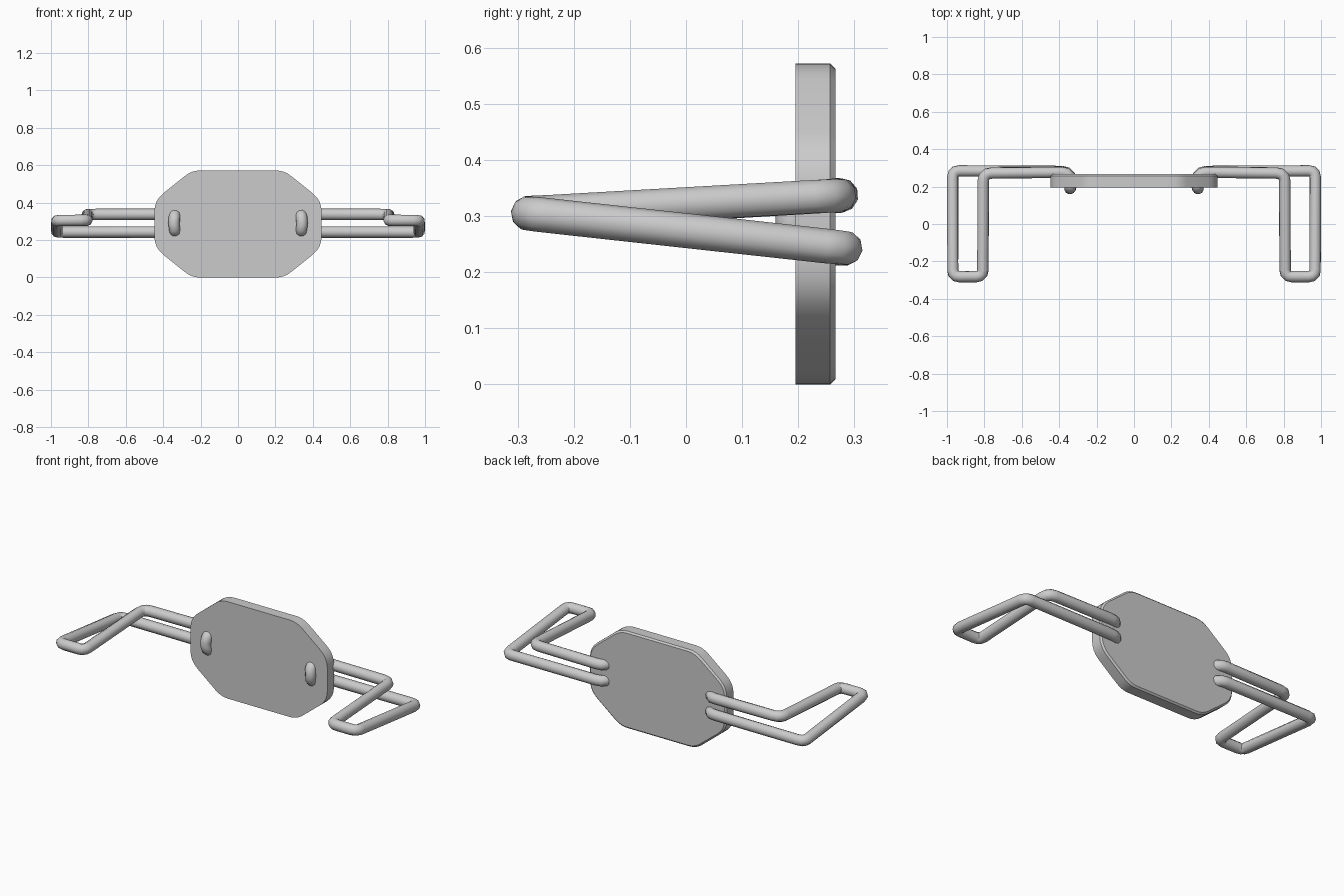
import bpy, bmesh, math
from mathutils import Vector

if "Cube" in bpy.data.objects:
    bpy.data.objects.remove(bpy.data.objects["Cube"])

steel = bpy.data.materials.new("light grey metal")
steel.diffuse_color = (0.6, 0.6, 0.6, 1)
steel.use_nodes = True
steel.node_tree.nodes["Principled BSDF"].inputs["Base Color"].default_value = steel.diffuse_color


def finish(obj, angle):
    obj.data.materials.clear()
    obj.data.materials.append(steel)
    bpy.ops.object.select_all(action='DESELECT')
    obj.select_set(True)
    bpy.context.view_layer.objects.active = obj
    bpy.ops.object.shade_smooth_by_angle(angle=math.radians(angle))


def round_corners(points, radii, steps, closed=False):
    """Replace each corner with a short quadratic arc."""
    pts = [Vector(p) for p in points]
    out = []
    for i, p in enumerate(pts):
        r = radii[i]
        if r == 0 or (not closed and i in (0, len(pts) - 1)):
            out.append(p)
            continue
        a = p + (pts[i - 1] - p).normalized() * r
        b = p + (pts[(i + 1) % len(pts)] - p).normalized() * r
        for k in range(steps + 1):
            t = k / steps
            out.append(a * (1 - t) ** 2 + p * 2 * t * (1 - t) + b * t * t)
    return out


# Plate: rounded octagon, chamfered along its back edge
def build_plate():
    half_h, y_front, y_back, chamfer = 0.286, 0.195, 0.266, 0.009
    quarter = [(0.447, 0.126), (0.247, half_h)]
    corners = quarter + [(-x, z) for x, z in reversed(quarter)]
    corners += [(-x, -z) for x, z in corners]
    radii = [0.06, 0.045, 0.045, 0.06] * 2
    outline = round_corners([(x, 0, z + half_h) for x, z in corners], radii, 4, True)
    bm = bmesh.new()
    rings = []
    for y, inset in ((y_front, 0), (y_back - chamfer, 0), (y_back, chamfer)):
        sx, sz = 1 - inset / 0.447, 1 - inset / half_h
        rings.append([bm.verts.new((p.x * sx, y, (p.z - half_h) * sz + half_h)) for p in outline])
    n = len(outline)
    for lo, hi in zip(rings, rings[1:]):
        for i in range(n):
            bm.faces.new((lo[i], lo[(i + 1) % n], hi[(i + 1) % n], hi[i]))
    bm.faces.new(rings[0])
    bm.faces.new(rings[-1])
    bmesh.ops.recalc_face_normals(bm, faces=bm.faces)
    mesh = bpy.data.meshes.new("plate")
    bm.to_mesh(mesh)
    bm.free()
    obj = bpy.data.objects.new("plate", mesh)
    bpy.context.collection.objects.link(obj)
    finish(obj, 25)


# Wire loop: threaded through the plate, bent forward at its outer end
def build_loop(name, side):
    path = [(0.343, 0.19, 0.29), (0.338, 0.19, 0.336), (0.338, 0.277, 0.337),
            (0.806, 0.272, 0.337), (0.808, -0.281, 0.305), (0.969, -0.281, 0.305),
            (0.969, 0.284, 0.243), (0.338, 0.281, 0.243), (0.338, 0.19, 0.245)]
    radii = [0, 0.035, 0.05, 0.045, 0.035, 0.035, 0.035, 0.05, 0.035]
    pts = round_corners([(x * side, y, z) for x, y, z in path], radii, 3, True)
    curve = bpy.data.curves.new(name, 'CURVE')
    curve.dimensions = '3D'
    curve.bevel_depth = 0.031
    curve.bevel_resolution = 3
    spline = curve.splines.new('POLY')
    spline.points.add(len(pts) - 1)
    for sp, p in zip(spline.points, pts):
        sp.co = (*p, 1)
    spline.use_cyclic_u = True
    obj = bpy.data.objects.new(name, curve)
    bpy.context.collection.objects.link(obj)
    bpy.ops.object.select_all(action='DESELECT')
    obj.select_set(True)
    bpy.context.view_layer.objects.active = obj
    bpy.ops.object.convert(target='MESH')
    finish(bpy.context.object, 50)


build_plate()
build_loop("left_wire_loop", -1)
build_loop("right_wire_loop", 1)
